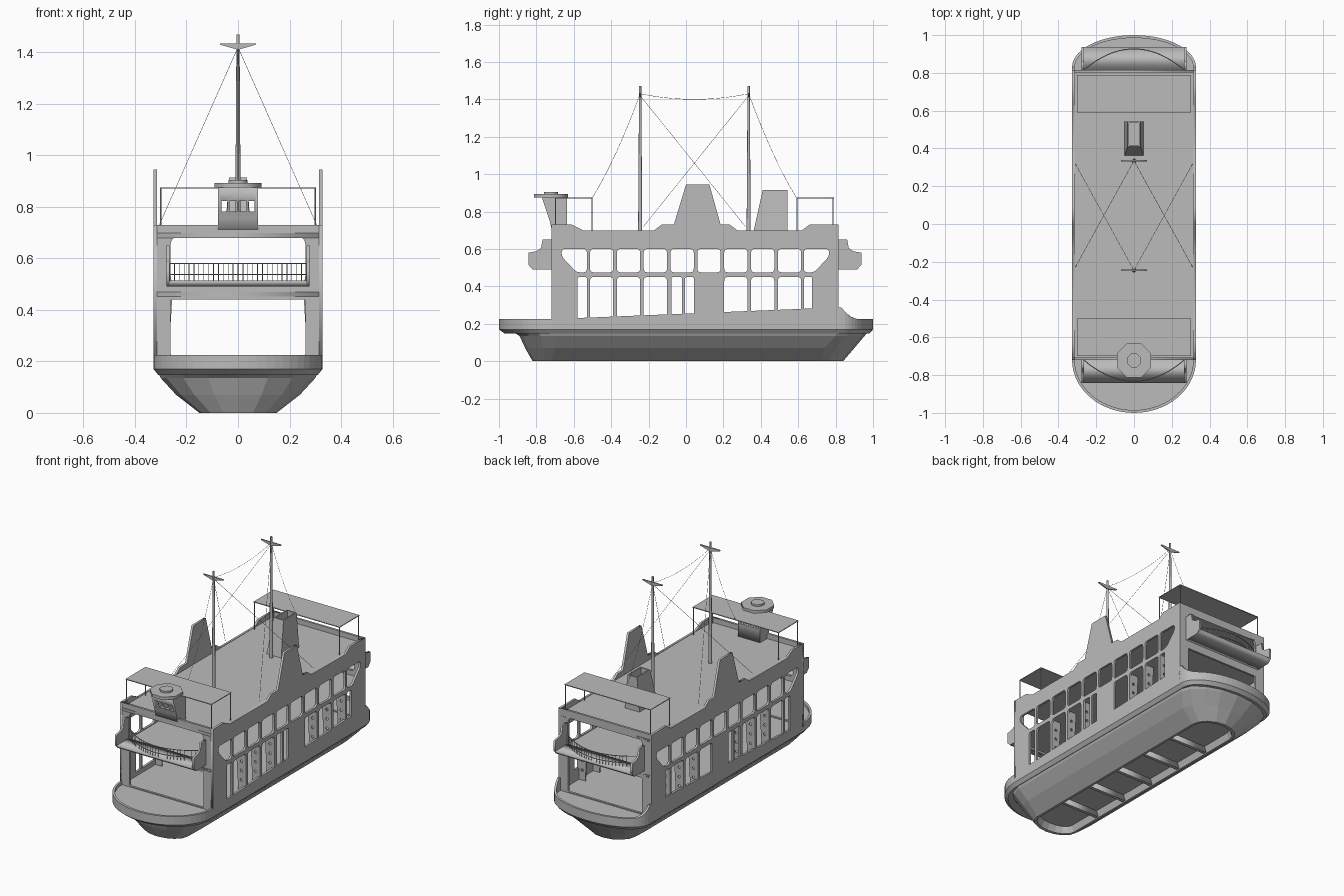
import bpy, bmesh, math
from mathutils import Matrix, Vector

cube = bpy.data.objects.get("Cube")
if cube:
    bpy.data.objects.remove(cube, do_unlink=True)

paint = bpy.data.materials.new("plain_grey")
paint.use_nodes = True
GREY = (0.5, 0.5, 0.5, 1)
paint.diffuse_color = GREY
paint.node_tree.nodes["Principled BSDF"].inputs["Base Color"].default_value = GREY

AXES = {"x": Matrix(((0, 0, 1), (1, 0, 0), (0, 1, 0))),
        "y": Matrix(((1, 0, 0), (0, 0, -1), (0, 1, 0))),
        "z": Matrix.Identity(3)}


def add(name, mesh):
    ob = bpy.data.objects.new(name, mesh)
    bpy.context.collection.objects.link(ob)
    mesh.materials.clear()
    mesh.materials.append(paint)
    return ob


def from_curve(name, curve):
    temp = bpy.data.objects.new(name, curve)
    mesh = bpy.data.meshes.new_from_object(temp)
    bpy.data.objects.remove(temp)
    return add(name, mesh)


def plate(name, loops, axis, pos, thick):
    """Flat sheet across an axis; the first loop is the edge, the rest are holes."""
    cu = bpy.data.curves.new(name, "CURVE")
    cu.dimensions, cu.fill_mode, cu.extrude = "2D", "BOTH", thick / 2
    for loop in loops:
        sp = cu.splines.new("POLY")
        sp.points.add(len(loop) - 1)
        for p, (a, b) in zip(sp.points, loop):
            p.co = (a, b, 0, 1)
        sp.use_cyclic_u = True
    ob = from_curve(name, cu)
    m = AXES[axis].to_4x4()
    ob.data.transform(Matrix.Translation(m @ Vector((0, 0, pos if axis != "y" else -pos))) @ m)
    return ob


def tube(name, pts, r, sides=1):
    cu = bpy.data.curves.new(name, "CURVE")
    cu.dimensions, cu.bevel_depth, cu.bevel_resolution = "3D", r, sides
    cu.use_fill_caps = True
    sp = cu.splines.new("POLY")
    sp.points.add(len(pts) - 1)
    for p, c in zip(sp.points, pts):
        p.co = (*c, 1)
    return from_curve(name, cu)


def rect(a0, a1, b0, b1):
    return [(a0, b0), (a1, b0), (a1, b1), (a0, b1)]


def rounded(poly, r=0.02, n=4):
    out = []
    for i, p in enumerate(poly):
        p = Vector(p)
        a = p + (Vector(poly[i - 1]) - p).normalized() * r
        b = p + (Vector(poly[(i + 1) % len(poly)]) - p).normalized() * r
        for k in range(n + 1):
            t = k / n
            out.append(tuple(a * (1 - t) ** 2 + p * 2 * t * (1 - t) + b * t * t))
    return out


def box(name, x0, x1, y0, y1, z0, z1):
    return plate(name, [rect(x0, x1, y0, y1)], "z", (z0 + z1) / 2, z1 - z0)


def outline(w, front, back, fy, by, n):
    """Deck outline: straight sides with a half ellipse at each end."""
    pts = []
    for k in range(n + 1):
        a = math.pi * k / n
        pts.append((w * math.cos(a), by + (back - by) * math.sin(a)))
    for k in range(n + 1):
        a = math.pi * k / n
        pts.append((-w * math.cos(a), fy + (front - fy) * math.sin(a)))
    return pts


def loft(name, rings, caps=True):
    bm = bmesh.new()
    vs = [[bm.verts.new(p) for p in ring] for ring in rings]
    for lo, hi in zip(vs, vs[1:]):
        for i in range(len(lo)):
            j = (i + 1) % len(lo)
            bm.faces.new((lo[i], lo[j], hi[j], hi[i]))
    if caps:
        bm.faces.new(vs[0][::-1])
        bm.faces.new(vs[-1])
    bmesh.ops.recalc_face_normals(bm, faces=bm.faces)
    me = bpy.data.meshes.new(name)
    bm.to_mesh(me)
    bm.free()
    return add(name, me)


def level(pts, z):
    return [(x, y, z) for x, y in pts]


# Hull with a recessed bottom and cross ribs
loft("hull", [level(outline(*s, 8), z) for s, z in (
    ((0.12, -0.78, 0.80, -0.72, 0.72), 0.04),
    ((0.135, -0.80, 0.82, -0.72, 0.72), 0.0),
    ((0.15, -0.82, 0.84, -0.72, 0.72), 0.0),
    ((0.24, -0.86, 0.90, -0.70, 0.74), 0.07),
    ((0.30, -0.89, 0.955, -0.71, 0.80), 0.135),
    ((0.31, -0.92, 0.97, -0.71, 0.81), 0.155))])
for y in (-0.5, -0.25, 0, 0.25, 0.5):
    box("bottom_rib", -0.13, 0.13, y - 0.01, y + 0.01, 0.003, 0.05)

# Guard rim, main deck and bulwark that sweeps up towards the stern wall
RIM = (0.328, -1, 1, -0.72, 0.83)
edge = outline(*RIM, 28)
inner = outline(0.314, -0.985, 0.985, -0.72, 0.83, 28)


def sweep(pts):
    out = []
    for x, y in pts:
        t = min(max((y - 0.815) / 0.11, 0), 1)
        out.append((x, y, 0.225 + (0.085 * (1 - t) ** 2 if y > 0.8 else 0)))
    return out


loft("guard_rim", [level(outline(0.31, -0.97, 0.98, -0.72, 0.83, 28), 0.148),
                   level(edge, 0.17), sweep(edge), sweep(inner), level(inner, 0.205)])

# Side walls with window rows
FRONT, BACK = -0.72, 0.815
side = [(FRONT, 0.2), (FRONT, 0.73), (-0.61, 0.73), (-0.55, 0.7), (-0.17, 0.7), (-0.13, 0.73),
        (-0.065, 0.73), (0, 0.945), (0.125, 0.945), (0.185, 0.73), (0.235, 0.73),
        (0.275, 0.7), (0.62, 0.7), (0.66, 0.73), (BACK, 0.73), (BACK, 0.2)]
centres = [-0.451 + 0.1435 * k for k in range(8)]
holes = [rounded(rect(c - 0.062, c + 0.062, 0.475, 0.6)) for c in centres]
end_window = [(-0.665, 0.6), (-0.53, 0.6), (-0.53, 0.475), (-0.585, 0.475), (-0.665, 0.56)]
holes += [rounded(end_window), rounded([(0.1 - y, z) for y, z in end_window])]
holes += [rounded(rect(centres[k] - 0.062, centres[k] + 0.062, 0.212, 0.45))
          for k in (0, 1, 2, 5, 6, 7)]
holes += [rounded(rect(a, b, 0.212, 0.45), 0.01)
          for a, b in ((-0.58, -0.53), (-0.077, -0.022), (-0.005, 0.042), (0.632, 0.675))]
for s in (-1, 1):
    plate("side_wall", [side] + holes, "x", s * 0.321, 0.014)
    # Knee frames with lightening holes behind the window posts
    for k in (0, 1, 2, 5, 6, 7):
        knee = [(s * 0.27, 0.205), (s * 0.316, 0.205), (s * 0.316, 0.455), (s * 0.255, 0.455)]
        dots = [[(s * 0.292 + 0.009 * math.cos(a * math.pi / 4), z + 0.009 * math.sin(a * math.pi / 4))
                 for a in range(8)] for z in (0.27, 0.33, 0.39)]
        plate("knee_frame", [knee] + dots, "y", centres[k] + 0.072, 0.008)

# Decks
plate("main_deck", [outline(0.316, -0.987, 0.987, -0.72, 0.83, 28)], "z", 0.2, 0.012)
box("upper_deck", -0.316, 0.316, FRONT, BACK, 0.452, 0.47)
box("roof_deck", -0.316, 0.316, FRONT, BACK, 0.68, 0.698)

# End walls and their balconies
for name, y, d in (("front", FRONT, -1), ("back", BACK, 1)):
    plate(name + "_wall", [rect(-0.328, 0.328, 0.2, 0.73),
                           rounded(rect(-0.262, 0.262, 0.212, 0.44), 0.01),
                           rounded(rect(-0.262, 0.262, 0.5, 0.685), 0.035)],
          "y", y - d * 0.007, 0.014)
    profile = [(0, 0.49), (0.1, 0.49), (0.122, 0.515), (0.122, 0.58), (0.08, 0.588),
               (0.055, 0.605), (0.047, 0.65), (0, 0.65)]
    for s in (-1, 1):
        plate(name + "_balcony_cheek", [[(y + d * a, z) for a, z in profile]], "x", s * 0.272, 0.012)
    floor = [(0, 0.49), (0.1, 0.49), (0.122, 0.515), (0, 0.515)]
    plate(name + "_balcony_floor", [[(y + d * a, z) for a, z in floor]], "x", 0, 0.54)
    # Curved railing
    arc = [(x * 0.0095, y + d * 0.112 * (1 - (x / 28) ** 2)) for x in range(-28, 29)]
    for z in (0.538, 0.58):
        tube(name + "_rail", level(arc, z), 0.0025)
    for x, ry in arc[::2]:
        tube(name + "_baluster", [(x, ry, 0.515), (x, ry, 0.58)], 0.0015, 0)

# Awnings on thin posts
for name, y0, y1 in (("front", -0.7, -0.5), ("back", 0.59, 0.79)):
    box(name + "_awning", -0.303, 0.303, y0, y1, 0.871, 0.876)
    for x in (-0.3, 0.3):
        for y in (y0 + 0.003, y1 - 0.003):
            tube(name + "_awning_post", [(x, y, 0.69), (x, y, 0.874)], 0.003)

# Wheelhouse: raked front, see-through windows, eight-sided roof
house = plate("wheelhouse", [[(-0.715, 0.69), (-0.635, 0.69), (-0.635, 0.875), (-0.77, 0.875),
                              (-0.73, 0.755)]], "x", 0, 0.156)
for a, b in ((-0.065, -0.04), (-0.033, -0.004), (0.004, 0.033), (0.04, 0.065)):
    cut = box("window_cutter", a, b, -0.9, -0.5, 0.782, 0.822)
    cut.hide_render = True
    cut.hide_viewport = True
    cut.display_type = "WIRE"
    mod = house.modifiers.new("window", "BOOLEAN")
    mod.object, mod.operation, mod.solver = cut, "DIFFERENCE", "EXACT"


def octagon(r):
    return [(r * math.cos((i + 0.5) * math.pi / 4), -0.722 + r * math.sin((i + 0.5) * math.pi / 4))
            for i in range(8)]


plate("wheelhouse_roof", [octagon(0.098)], "z", 0.884, 0.018)
plate("wheelhouse_roof_cap", [octagon(0.04)], "z", 0.898, 0.012)

# Funnel with a raked front and an open top
loft("funnel", [
    level(rect(-0.052, 0.052, 0.36, 0.542), 0.69), level(rect(-0.034, 0.034, 0.41, 0.542), 0.915),
    level(rect(-0.026, 0.026, 0.418, 0.534), 0.915), level(rect(-0.026, 0.026, 0.418, 0.534), 0.85)])

# Masts, yards and rigging
MASTS = (-0.245, 0.335)
for y, other, ay in ((MASTS[0], MASTS[1], -0.5), (MASTS[1], MASTS[0], 0.59)):
    bpy.ops.mesh.primitive_cone_add(vertices=12, radius1=0.011, radius2=0.006, depth=0.78,
                                    location=(0, y, 1.08))
    mast = bpy.context.object
    mast.name = "mast"
    mast.data.materials.append(paint)
    bpy.ops.object.shade_smooth_by_angle()
    plate("yard", [[(-0.07, 1.435), (-0.07, 1.43), (0, 1.41), (0.07, 1.43), (0.07, 1.435)]],
          "y", y, 0.008)
    for s in (-1, 1):
        foot = other + (y - other) * 0.03
        tube("cross_stay", [(0, y, 1.42), (s * 0.31, foot, 0.72)], 0.001, 0)
    sag = [(0, y + (ay - y) * t, 1.43 - 0.555 * t - 0.14 * t * (1 - t)) for t in
           [k / 8 for k in range(9)]]
    tube("awning_stay", sag, 0.001, 0)
tube("top_stay", [(0, MASTS[0] + 0.58 * k / 10, 1.43 - 0.12 * k / 10 * (1 - k / 10))
                  for k in range(11)], 0.001, 0)
